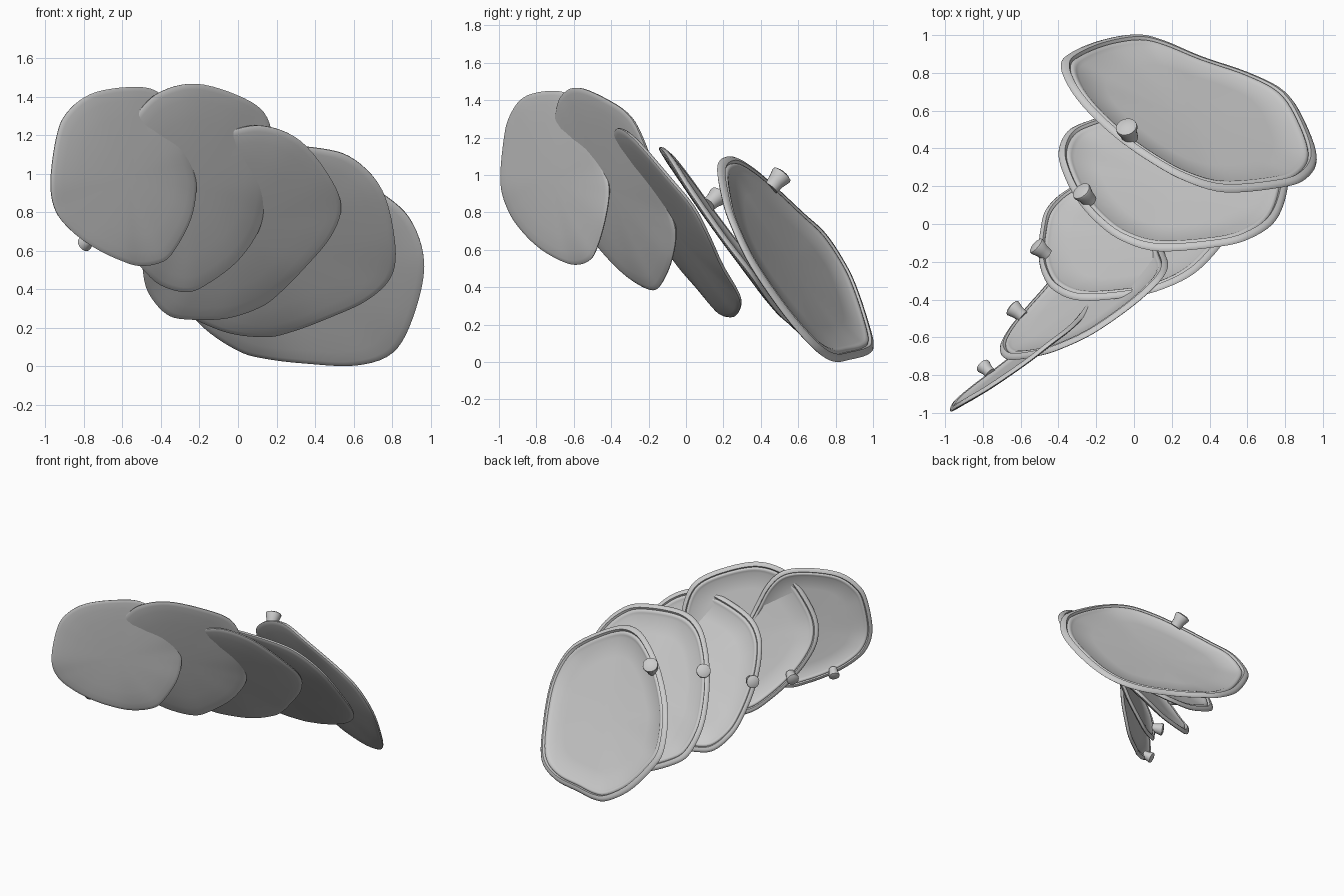
import bpy, bmesh, math
from mathutils import Vector, Matrix

if "Cube" in bpy.data.objects:
    bpy.data.objects.remove(bpy.data.objects["Cube"])

# Edge of the largest plate, slightly bent out of its tilted plane
OUTLINE = [(-.39, .85, .51), (-.33, .91, .38), (-.18, .97, .20), (0, 1.0, .08),
           (.14, .97, .04), (.35, .88, .015), (.61, .79, .005), (.80, .69, .07),
           (.905, .53, .25), (.965, .345, .52), (.905, .24, .74), (.77, .195, .88),
           (.48, .17, 1.05), (.27, .23, 1.10), (.085, .33, 1.05), (-.10, .46, .94),
           (-.26, .61, .80), (-.355, .74, .68)]
CENTRE = Vector((.30, .59, .53))
BACK = Vector((.29, .81, .52)).normalized()      # inner side of the plate

# Cross-section from outer centre, over the rim, to inner centre (scale, height)
SECTION = [(0, -.036), (.35, -.034), (.65, -.027), (.85, -.017), (.95, -.007), (.985, -.001),
           (1, .006), (.995, .016), (.975, .027), (.945, .03), (.93, .014),
           (.92, .022), (.905, .024), (.885, .018), (.86, .006), (.65, -.003),
           (.35, -.012), (0, -.016)]

# Angle about y, scale, middle of bounding box
PLATES = [(113, .70, (-.595, -.70, .985)),
          (87, .80, (-.265, -.385, .925)),
          (52, .84, (.015, -.055, .745)),
          (27, .92, (.21, .24, .65)),
          (0, 1.0, (.29, .585, .55))]

PEG_POS = Vector((-.33, -.10, .44))
PEG_DIR = Vector((-.22, .62, .75)).normalized()


def smooth_outline(steps=5):
    """Closed smooth curve through the outline points, relative to the centre."""
    pts = [Vector(p) - CENTRE for p in OUTLINE]
    n, out = len(pts), []
    for i in range(n):
        a, b, c, d = (pts[(i + k - 1) % n] for k in range(4))
        for j in range(steps):
            t = j / steps
            out.append(.5 * (2 * b + (c - a) * t + (2 * a - 5 * b + 4 * c - d) * t * t
                             + (3 * b - a - 3 * c + d) * t ** 3))
    return out


def finish(bm, name, angle):
    bmesh.ops.recalc_face_normals(bm, faces=bm.faces)
    me = bpy.data.meshes.new(name)
    bm.to_mesh(me)
    bm.free()
    ob = bpy.data.objects.new(name, me)
    bpy.context.collection.objects.link(ob)
    bpy.ops.object.select_all(action='DESELECT')
    ob.select_set(True)
    bpy.context.view_layer.objects.active = ob
    bpy.ops.object.shade_smooth_by_angle(angle=math.radians(angle))


def skin_rings(bm, rings):
    """Skin a list of rings; single-vertex rings become fans."""
    for r0, r1 in zip(rings, rings[1:]):
        n = max(len(r0), len(r1))
        for i in range(n):
            j = (i + 1) % n
            if len(r0) == 1:
                bm.faces.new((r0[0], r1[i], r1[j]))
            elif len(r1) == 1:
                bm.faces.new((r0[i], r1[0], r0[j]))
            else:
                bm.faces.new((r0[i], r1[i], r1[j], r0[j]))


def make_plate(bm, mat):
    edge = smooth_outline()
    rings = []
    for s, h in SECTION:
        base = edge if s > 0 else [Vector()]
        ring = []
        for p in base:
            bend = p.dot(BACK)              # edge bend fades out towards the centre
            flat = p - BACK * bend
            ring.append(bm.verts.new(mat @ (flat * s + BACK * (h + bend * s ** 4))))
        rings.append(ring)
    skin_rings(bm, rings)


def make_peg(bm, mat):
    # Flared stud with a slightly domed cap
    q = PEG_DIR.to_track_quat('Z', 'Y')
    rings = []
    for r, z in [(0, -.045), (.042, -.045), (.046, .0), (.058, .04), (.056, .052), (.035, .061), (0, .064)]:
        count = 20 if r else 1
        ring = []
        for k in range(count):
            a = 2 * math.pi * k / count
            p = PEG_POS + q @ Vector((r * math.cos(a), r * math.sin(a), z))
            ring.append(bm.verts.new(mat @ p))
        rings.append(ring)
    skin_rings(bm, rings)


for num, (deg, size, mid) in enumerate(PLATES, 1):
    mat = Matrix.Rotation(-math.radians(deg), 4, 'Y') @ Matrix.Scale(size, 4)
    plate = bmesh.new()
    make_plate(plate, mat)
    # Move plate and stud together so the plate sits at its place
    shift = Vector([mid[k] - (min(v.co[k] for v in plate.verts)
                              + max(v.co[k] for v in plate.verts)) / 2 for k in range(3)])
    bmesh.ops.translate(plate, verts=plate.verts, vec=shift)
    finish(plate, f"plate_{num}", 50)
    peg = bmesh.new()
    make_peg(peg, Matrix.Translation(shift) @ mat)
    finish(peg, f"plate_stud_{num}", 35)
